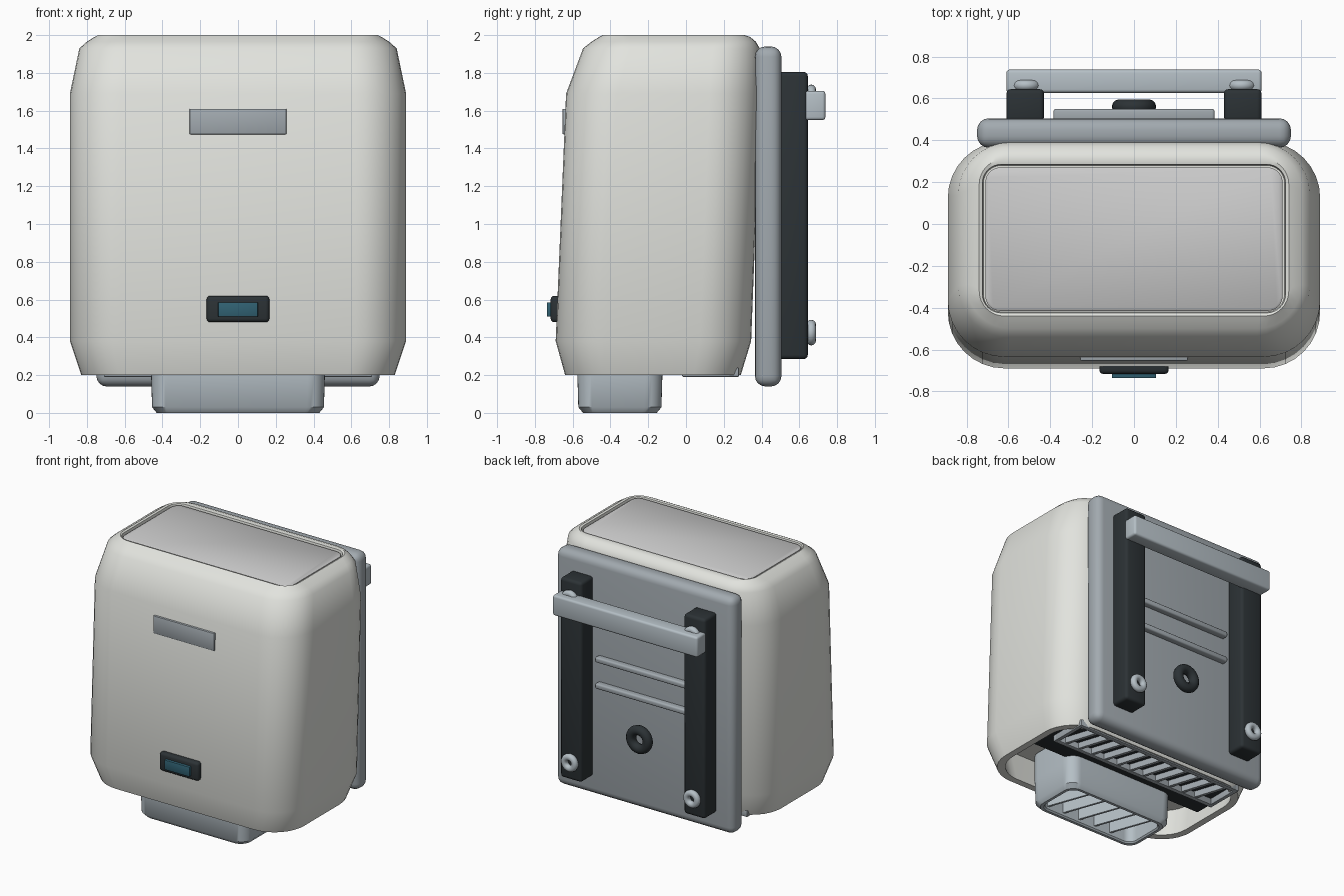
import bpy, bmesh, math
from mathutils import Matrix

if "Cube" in bpy.data.objects:
    bpy.data.objects.remove(bpy.data.objects["Cube"])


def mat(name, r, g, b):
    m = bpy.data.materials.new(name)
    m.diffuse_color = (r, g, b, 1)
    m.use_nodes = True
    m.node_tree.nodes["Principled BSDF"].inputs["Base Color"].default_value = m.diffuse_color
    return m


SHELL = mat("shell_white", 0.76, 0.77, 0.73)
PANEL = mat("panel_white", 0.62, 0.63, 0.60)
STEEL = mat("steel_grey", 0.36, 0.40, 0.43)
LIGHT = mat("light_steel", 0.46, 0.52, 0.56)
DARK = mat("dark_plastic", 0.025, 0.032, 0.036)
TEAL = mat("teal_lens", 0.03, 0.12, 0.17)


def finish(bm, name, m, angle=40):
    bmesh.ops.recalc_face_normals(bm, faces=bm.faces)
    me = bpy.data.meshes.new(name)
    bm.to_mesh(me)
    bm.free()
    ob = bpy.data.objects.new(name, me)
    bpy.context.collection.objects.link(ob)
    me.materials.append(m)
    bpy.ops.object.select_all(action='DESELECT')
    ob.select_set(True)
    bpy.context.view_layer.objects.active = ob
    bpy.ops.object.shade_smooth_by_angle(angle=math.radians(angle))
    return ob


def box(name, x, y, z, m, bevel=0.0, seg=3, turn=0.0):
    """Rounded box from (min, max) ranges, optionally turned about z."""
    bm = bmesh.new()
    size = [b - a for a, b in (x, y, z)]
    mid = [(a + b) / 2 for a, b in (x, y, z)]
    bmesh.ops.create_cube(bm, size=1, matrix=Matrix.Diagonal((*size, 1)))
    if bevel:
        bmesh.ops.bevel(bm, geom=bm.edges[:], offset=bevel, segments=seg,
                        profile=0.5, affect='EDGES')
    bm.transform(Matrix.Translation(mid) @ Matrix.Rotation(turn, 4, 'Z'))
    return finish(bm, name, m)


def loft(name, rings, m, seg=8):
    """Skin over rounded rectangles (half width, y min, y max, radius, z)."""
    bm = bmesh.new()
    loops = []
    for hx, y0, y1, r, z in rings:
        loop = []
        corners = [(hx - r, y1 - r), (-hx + r, y1 - r), (-hx + r, y0 + r), (hx - r, y0 + r)]
        for q, (cx, cy) in enumerate(corners):
            for i in range(seg + 1):
                a = math.pi / 2 * (q + i / seg)
                loop.append(bm.verts.new((cx + r * math.cos(a), cy + r * math.sin(a), z)))
        loops.append(loop)
    n = len(loops[0])
    for a, b in zip(loops, loops[1:]):
        for i in range(n):
            bm.faces.new((a[i], a[(i + 1) % n], b[(i + 1) % n], b[i]))
    bm.faces.new(loops[0])
    bm.faces.new(loops[-1])
    return finish(bm, name, m)


def ring(name, x, y, z, major, minor, m):
    """Torus facing along y."""
    bm = bmesh.new()
    n, k = 24, 12
    v = [[bm.verts.new((x + (major + minor * math.cos(b)) * math.cos(a),
                        y + minor * math.sin(b),
                        z + (major + minor * math.cos(b)) * math.sin(a)))
          for b in (2 * math.pi * j / k for j in range(k))]
         for a in (2 * math.pi * i / n for i in range(n))]
    for i in range(n):
        for j in range(k):
            bm.faces.new((v[i][j], v[(i + 1) % n][j],
                          v[(i + 1) % n][(j + 1) % k], v[i][(j + 1) % k]))
    return finish(bm, name, m)


# Main shell: open underneath, inner wall first, then outside, then sunken top
loft("housing_shell", [
    (0.82, -0.62, 0.28, 0.23, 0.42),
    (0.78, -0.59, 0.25, 0.22, 0.20),
    (0.83, -0.64, 0.29, 0.25, 0.20),
    (0.89, -0.69, 0.345, 0.27, 0.38),
    (0.89, -0.635, 0.395, 0.27, 1.69),
    (0.84, -0.545, 0.39, 0.25, 1.93),
    (0.80, -0.50, 0.37, 0.21, 1.965),
    (0.76, -0.46, 0.34, 0.16, 1.99),
    (0.74, -0.44, 0.31, 0.12, 2.0),
    (0.725, -0.425, 0.285, 0.09, 1.995),
    (0.72, -0.42, 0.28, 0.085, 1.97)], SHELL)
loft("top_panel", [
    (0.71, -0.415, 0.27, 0.07, 1.95),
    (0.71, -0.415, 0.27, 0.07, 1.985),
    (0.70, -0.405, 0.26, 0.06, 1.992)], PANEL)

# Front badge plate and sensor window
box("front_plate", (-0.257, 0.257), (-0.654, -0.60), (1.475, 1.61), STEEL, 0.006, 2)
box("sensor_bezel", (-0.166, 0.166), (-0.717, -0.64), (0.48, 0.62), DARK, 0.02)
box("sensor_lens", (-0.106, 0.106), (-0.737, -0.69), (0.51, 0.585), TEAL, 0.005, 2)

# Air nozzle: hollow tube with vanes
loft("nozzle", [
    (0.40, -0.515, -0.185, 0.06, 0.13),
    (0.40, -0.515, -0.185, 0.06, 0.01),
    (0.41, -0.525, -0.175, 0.07, 0.0),
    (0.43, -0.545, -0.155, 0.08, 0.0),
    (0.455, -0.57, -0.13, 0.09, 0.03),
    (0.46, -0.575, -0.125, 0.09, 0.20),
    (0.46, -0.575, -0.125, 0.09, 0.40)], LIGHT)
for i in range(5):
    x = -0.28 + 0.14 * i
    box(f"nozzle_vane_{i}", (x - 0.008, x + 0.008), (-0.53, -0.17), (0.03, 0.14),
        LIGHT, turn=math.radians(20))

# Dark tray and intake grille underneath
box("under_tray", (-0.74, 0.74), (-0.20, 0.25), (0.24, 0.30), DARK, 0.01)
for i, (y0, y1) in enumerate(((-0.02, 0.015), (0.245, 0.28))):
    box(f"grille_rail_{i}", (-0.71, 0.71), (y0, y1), (0.19, 0.24), STEEL, 0.006, 2)
for s in (-1, 1):
    box("grille_end", (s * 0.695 - 0.015, s * 0.695 + 0.015), (-0.02, 0.28),
        (0.19, 0.24), STEEL, 0.006, 2)
for i in range(11):
    x = -0.58 + 0.116 * i
    box(f"grille_slat_{i}", (x - 0.011, x + 0.011), (-0.02, 0.28), (0.195, 0.24),
        STEEL, turn=math.radians(18))

# Wall plate with ribs and cable grommet
box("back_plate", (-0.75, 0.75), (0.365, 0.505), (0.14, 1.94), STEEL, 0.055, 4)
for z in (1.0, 1.2):
    box("back_rib", (-0.385, 0.385), (0.49, 0.55), (z - 0.02, z + 0.02), STEEL, 0.012)
ring("cable_grommet", 0, 0.56, 0.70, 0.07, 0.036, DARK)

# Mounting rails, screws and hanging bar
for s in (-1, 1):
    box("mounting_rail", (s * 0.52 - 0.09, s * 0.52 + 0.09), (0.49, 0.645),
        (0.285, 1.805), DARK, 0.022)
    for z in (0.425, 1.67):
        ring("screw_ring", s * 0.515, 0.663, z, 0.043, 0.025, LIGHT)
box("hanging_bar", (-0.61, 0.61), (0.627, 0.738), (1.55, 1.705), LIGHT, 0.016)
